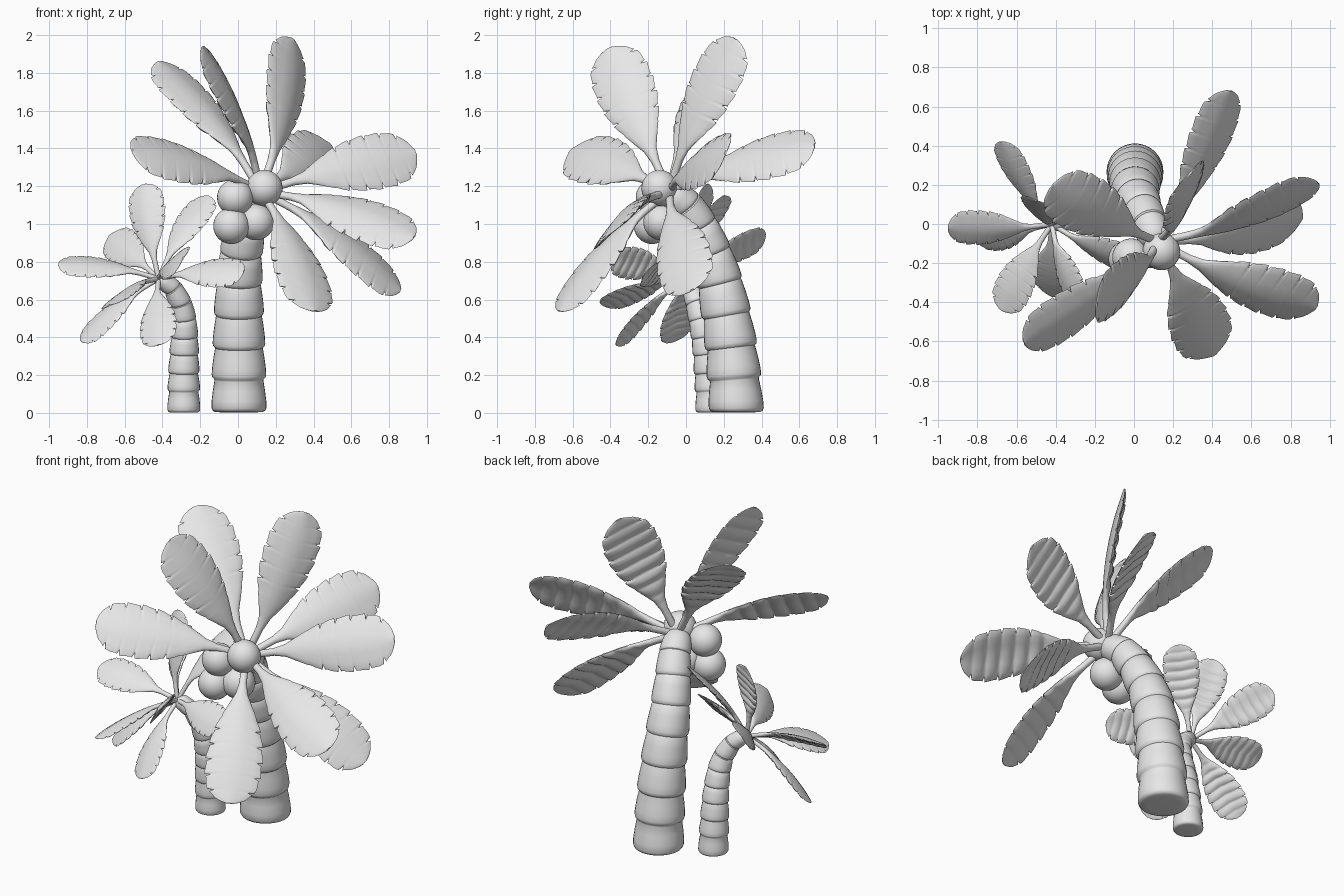
import bpy, bmesh, math
from mathutils import Vector

if "Cube" in bpy.data.objects:
    bpy.data.objects.remove(bpy.data.objects["Cube"])

grey = bpy.data.materials.new("plain_grey")
grey.diffuse_color = (0.8, 0.8, 0.8, 1)
grey.use_nodes = True
grey.node_tree.nodes["Principled BSDF"].inputs["Base Color"].default_value = grey.diffuse_color


def finish(obj, angle):
    obj.data.materials.append(grey)
    bpy.ops.object.select_all(action='DESELECT')
    obj.select_set(True)
    bpy.context.view_layer.objects.active = obj
    bpy.ops.object.shade_smooth_by_angle(angle=math.radians(angle))


def skin(name, rings, angle=35):
    """Closed tube through a list of equal-sized point rings."""
    bm = bmesh.new()
    loops = [[bm.verts.new(p) for p in ring] for ring in rings]
    n = len(loops[0])
    for a, b in zip(loops, loops[1:]):
        for i in range(n):
            j = (i + 1) % n
            bm.faces.new((a[i], a[j], b[j], b[i]))
    bm.faces.new(loops[0][::-1])
    bm.faces.new(loops[-1])
    bmesh.ops.recalc_face_normals(bm, faces=bm.faces)
    mesh = bpy.data.meshes.new(name)
    bm.to_mesh(mesh)
    bm.free()
    obj = bpy.data.objects.new(name, mesh)
    bpy.context.collection.objects.link(obj)
    finish(obj, angle)


def interp(table, t):
    for (t0, v0), (t1, v1) in zip(table, table[1:]):
        if t <= t1:
            k = (t - t0) / (t1 - t0)
            return v0 + (v1 - v0) * k
    return table[-1][1]


# Trunk: a bent stack of segments, each flared at its lower end
SEGMENT = [(0, .91), (.05, .975), (.14, 1), (.35, .985), (.65, .94), (.96, .88)]
FOOT = [(.015, .6), (.025, .85), (.06, .94), (.14, .99), (.35, .985), (.65, .94), (.96, .88)]


def trunk(name, nodes, r0, r1, sides=32):
    pts = [Vector(p) for p in nodes]
    last = len(pts) - 1
    tang = [(pts[min(i + 1, last)] - pts[max(i - 1, 0)]).normalized()
            for i in range(last + 1)]
    tang[0] = Vector((0, 0, 1))
    rings = []
    for i in range(last):
        r = r0 + (r1 - r0) * (i / (last - 1)) ** 1.6
        for t, f in (SEGMENT if i else FOOT):
            c = pts[i].lerp(pts[i + 1], t)
            d = tang[i].lerp(tang[i + 1], t).normalized()
            y = d.cross(Vector((1, 0, 0))).normalized()
            x = y.cross(d)
            rings.append([c + (x * math.cos(a) + y * math.sin(a)) * r * f
                          for a in (2 * math.pi * k / sides for k in range(sides))])
    # rounded top
    end = rings[-1]
    for up, f in ((.35, .7), (.5, .35)):
        rings.append([c + d * r1 * up + (p - c) * f for p in end])
    skin(name, rings, 42)


# Leaf: round stalk that flattens into a notched blade, ribbed underneath
WIDTH = [(0, .020), (.20, .022), (.28, .036), (.36, .072), (.46, .118), (.56, .147),
         (.68, .162), (.80, .160), (.87, .147), (.92, .124), (.96, .088), (.985, .05), (1, .018)]
THICK = [(0, .020), (.22, .020), (.40, .017), (.80, .013), (1, .005)]


def leaf(name, base, tip, normal, scale=1.0, count=110, sides=16):
    base, tip = Vector(base), Vector(tip)
    axis = tip - base
    d = axis.normalized()
    w = d.cross(Vector(normal)).normalized()
    n = w.cross(d).normalized()
    rings = []
    for i in range(count + 1):
        t = i / count
        half, thick = interp(WIDTH, t) * scale, interp(THICK, t) * scale
        blade = min(1, max(0, (t - .26) / .2))
        saw = ((t - .42) / .1) % 1
        if .42 < t < .97:                    # lobes with narrow cuts between
            half += .010 * scale * (saw - .5)
            if saw > .8:
                half -= .034 * scale * (1 - abs(saw - .9) / .1)
        rib = abs(math.sin(math.pi * saw)) * blade * min(1, (1 - t) / .1)
        c = base + axis * t + n * .055 * axis.length * math.sin(math.pi * t)
        ring = []
        for k in range(sides):
            a = 2 * math.pi * k / sides
            u, v = half * math.cos(a), thick * math.sin(a)
            if v < 0:
                v *= 1 + .9 * rib            # ribs below
            v -= blade * .16 * abs(u)        # folded along the middle
            ring.append(c + w * u + n * v + d * .1 * abs(u) * blade)
        rings.append(ring)
    skin(name, rings, 60)


# Large palm
trunk("large_trunk", [(.005, .268, 0), (.005, .256, .18), (.005, .24, .345), (.005, .215, .515),
                      (.005, .18, .685), (.015, .13, .845), (.043, .066, .99),
                      (.078, .0, 1.1), (.11, -.08, 1.16)], .147, .09)

large_leaves = [
    ((.49, .68, 1.42), (.6, -.5, .6)),
    ((.29, .26, 1.98), (.75, -.52, .25)),
    ((.94, .21, 1.38), (.65, -.55, .5)),
    ((.86, .03, .65), (.6, -.5, .6)),
    ((.93, -.43, .93), (.4, -.75, .55)),
    ((.41, -.67, .54), (.45, -.65, .55)),
    ((-.56, -.61, 1.39), (.5, -.5, .65)),
    ((-.42, .19, 1.86), (.62, -.6, .5)),
    ((-.19, -.41, 1.93), (.82, -.3, .42)),
]
for i, (tip, normal) in enumerate(large_leaves):
    leaf(f"large_leaf_{i + 1}", (.12, -.09, 1.17), tip, normal)

# Coconuts
for i, p in enumerate([(.14, -.14, 1.19), (-.015, -.17, 1.14),
                       (-.035, -.18, .99), (.095, -.13, 1.01)]):
    bpy.ops.mesh.primitive_uv_sphere_add(segments=32, ring_count=18, radius=.096, location=p)
    nut = bpy.context.object
    nut.name = f"coconut_{i + 1}"
    finish(nut, 60)

# Small palm
trunk("small_trunk", [(-.287, .138, 0), (-.287, .133, .115), (-.287, .125, .21),
                      (-.285, .115, .31), (-.283, .10, .40), (-.286, .08, .495),
                      (-.302, .056, .58), (-.345, .03, .66), (-.405, .005, .71)],
      .088, .05, 24)

LEAN = (-.6, -.5, .6)
small_leaves = [
    ((-.95, -.02, .79), (-.45, -.45, .75)),
    ((-.83, -.06, .38), LEAN),
    ((-.42, -.37, .36), (-.35, -.65, .6)),
    ((-.50, .12, 1.21), (-.4, -.68, .5)),
    ((-.16, .20, 1.15), (-.45, -.65, .5)),
    ((.03, -.21, .75), LEAN),
    ((-.68, .42, .94), LEAN),
    ((-.29, -.39, .82), LEAN),
    ((-.68, -.44, .57), LEAN),
]
for i, (tip, normal) in enumerate(small_leaves):
    leaf(f"small_leaf_{i + 1}", (-.42, 0, .71), tip, normal, .64)
